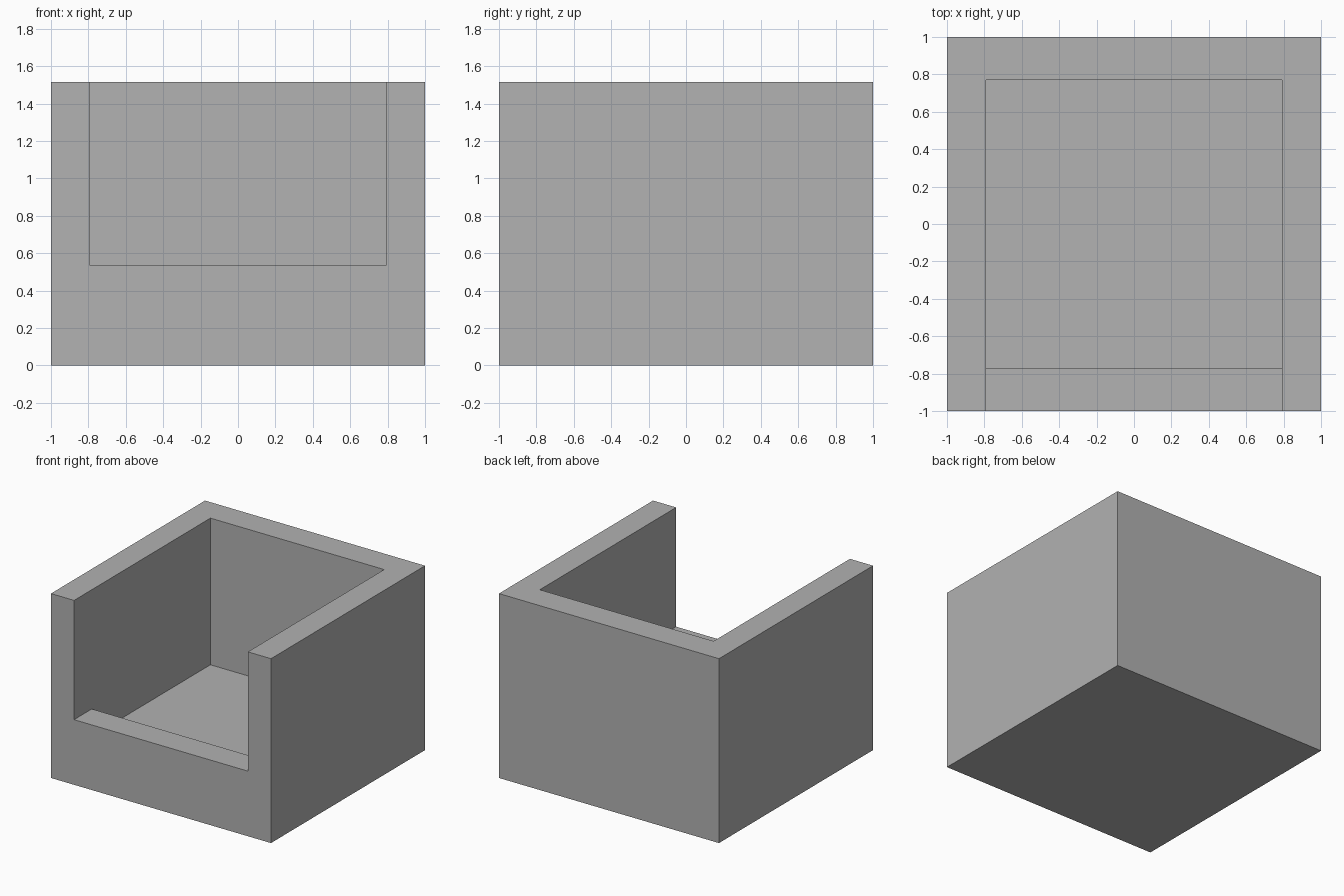
import bpy
import bmesh

cube = bpy.data.objects.get("Cube")
if cube:
    bpy.data.objects.remove(cube, do_unlink=True)

HEIGHT = 1.515
SILL, FLOOR = 0.535, 0.31
INNER_X, INNER_Y = 0.79, 0.77

grey = bpy.data.materials.new("plain_grey")
grey.use_nodes = True
color = (0.445, 0.445, 0.445, 1)
grey.diffuse_color = color
grey.node_tree.nodes["Principled BSDF"].inputs["Base Color"].default_value = color


def extrude_profile(name, profile, half_width):
    """Extrude a (y, z) side profile along x."""
    bm = bmesh.new()
    face = bm.faces.new([bm.verts.new((-half_width, y, z)) for y, z in profile])
    side = bmesh.ops.extrude_face_region(bm, geom=[face])
    verts = [v for v in side["geom"] if isinstance(v, bmesh.types.BMVert)]
    bmesh.ops.translate(bm, verts=verts, vec=(2 * half_width, 0, 0))
    bmesh.ops.recalc_face_normals(bm, faces=bm.faces)
    mesh = bpy.data.meshes.new(name)
    bm.to_mesh(mesh)
    bm.free()
    mesh.materials.append(grey)
    obj = bpy.data.objects.new(name, mesh)
    bpy.context.collection.objects.link(obj)
    return obj


# Solid outer block
body = extrude_profile("armchair_body", [(-1, 0), (1, 0), (1, HEIGHT), (-1, HEIGHT)], 1)

# Seat well and open front, stepped at the front sill
top = HEIGHT + 0.5
cutter = extrude_profile("seat_cutter", [
    (-1.5, SILL), (-INNER_Y, SILL), (-INNER_Y, FLOOR),
    (INNER_Y, FLOOR), (INNER_Y, top), (-1.5, top)], INNER_X)
cutter.hide_render = True

cut = body.modifiers.new("seat_cut", "BOOLEAN")
cut.operation = "DIFFERENCE"
cut.solver = "EXACT"
cut.object = cutter

# Apply the cut and drop the helper
bpy.context.view_layer.objects.active = body
body.select_set(True)
bpy.ops.object.modifier_apply(modifier=cut.name)
bpy.data.objects.remove(cutter, do_unlink=True)
